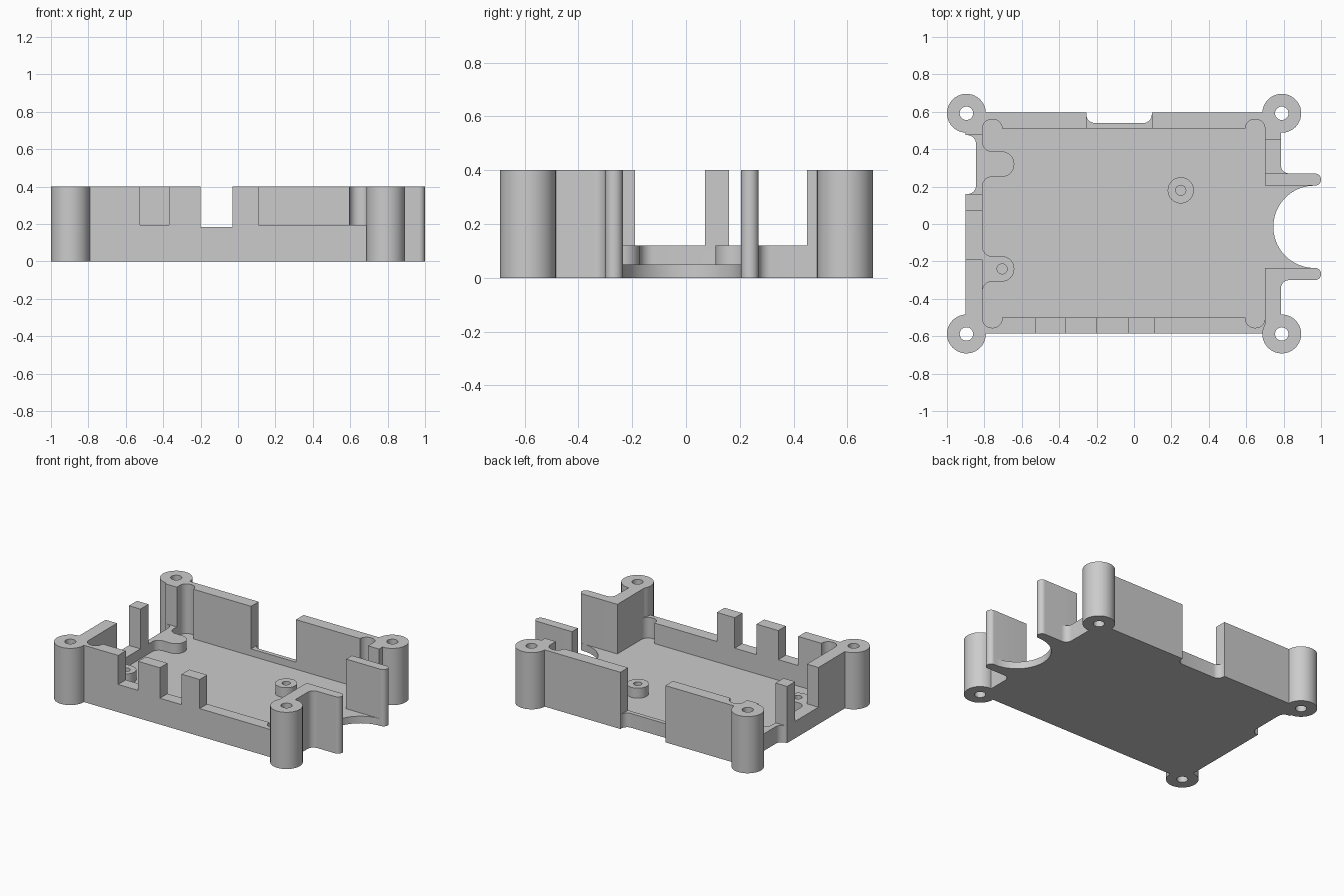
import bpy, bmesh
from math import sin, cos, pi, radians
from mathutils import Vector

if "Cube" in bpy.data.objects:
    bpy.data.objects.remove(bpy.data.objects["Cube"])

H, FLOOR, LOW = 0.4, 0.05, 0.12


def rounded(corners, n=8):
    """Polygon of (x, y, radius) right-angled corners -> 2D points."""
    pts = []
    for i, (x, y, r) in enumerate(corners):
        p = Vector((x, y))
        if r == 0:
            pts.append(p)
            continue
        d1 = (Vector(corners[i - 1][:2]) - p).normalized()
        d2 = (Vector(corners[(i + 1) % len(corners)][:2]) - p).normalized()
        c = p + (d1 + d2) * r
        for k in range(n + 1):
            t = k / n * pi / 2
            pts.append(c - d2 * r * cos(t) - d1 * r * sin(t))
    return pts


def prism(name, pts, z0, z1):
    bm = bmesh.new()
    face = bm.faces.new([bm.verts.new((p[0], p[1], z0)) for p in pts])
    out = bmesh.ops.extrude_face_region(bm, geom=[face])
    verts = [v for v in out["geom"] if isinstance(v, bmesh.types.BMVert)]
    bmesh.ops.translate(bm, vec=(0, 0, z1 - z0), verts=verts)
    bmesh.ops.remove_doubles(bm, verts=bm.verts, dist=1e-5)
    bmesh.ops.recalc_face_normals(bm, faces=bm.faces)
    me = bpy.data.meshes.new(name)
    bm.to_mesh(me)
    bm.free()
    ob = bpy.data.objects.new(name, me)
    bpy.context.collection.objects.link(ob)
    return ob


def disc(x, y, r, n=40):
    return [(x + r * cos(2 * pi * i / n), y + r * sin(2 * pi * i / n)) for i in range(n)]


def box(x0, x1, y0, y1):
    return [(x0, y0), (x1, y0), (x1, y1), (x0, y1)]


def combine(body, op, pts, z0, z1):
    tool = prism("helper", pts, z0, z1)
    tool.hide_render = True
    mod = body.modifiers.new("bool", 'BOOLEAN')
    mod.operation, mod.object, mod.solver = op, tool, 'EXACT'
    bpy.context.view_layer.objects.active = body
    bpy.ops.object.modifier_apply(modifier=mod.name)
    bpy.data.objects.remove(tool)


# outer outline with two fingers, round bite, back notch and left notch
bite = [(0.965 + 0.22 * cos(radians(a)), -0.015 + 0.22 * sin(radians(a)), 0)
        for a in range(265, 90, -5)]
outline = ([(-0.9, -0.585, 0), (0.785, -0.585, 0), (0.785, -0.3, 0.045),
            (1, -0.3, 0.032), (1, -0.235, 0.032)] + bite +
           [(0.965, 0.205, 0), (1, 0.205, 0.032), (1, 0.27, 0.032), (0.785, 0.27, 0.045),
            (0.785, 0.595, 0), (0.095, 0.595, 0), (0.095, 0.54, 0.045),
            (-0.255, 0.54, 0.045), (-0.255, 0.595, 0), (-0.9, 0.595, 0),
            (-0.9, 0.475, 0), (-0.845, 0.475, 0.045), (-0.845, 0.16, 0.045), (-0.9, 0.16, 0)])
# the inner corner points of the fingers stay sharp where they meet the bite
outline[4] = (1, -0.235, 0.032)
case = prism("case_shell", rounded(outline), 0, H)

# pocket with bulged corners; the lower part leaves two mounting tabs
front = [(-0.81, -0.555, 0.05), (-0.705, -0.555, 0.05), (-0.705, -0.5, 0),
         (0.595, -0.5, 0), (0.595, -0.555, 0.05), (0.7, -0.555, 0.05)]
back = [(0.7, 0.56, 0.05), (0.595, 0.56, 0.05), (0.595, 0.51, 0),
        (-0.705, 0.51, 0), (-0.705, 0.56, 0.05), (-0.81, 0.56, 0.05)]
tabs = []
for y in (0.32, -0.24):
    tabs += [(-0.81, y + 0.068, 0.05), (-0.64, y + 0.068, 0.067),
             (-0.64, y - 0.068, 0.067), (-0.81, y - 0.068, 0.05)]
combine(case, 'DIFFERENCE', rounded(front + back), LOW, 0.6)
combine(case, 'DIFFERENCE', rounded(front + back + tabs), FLOOR, 0.3)

# wall openings: x0, x1, y0, y1, sill height
for x0, x1, y0, y1, z in [
        (0.6, 1.2, -0.235, 0.205, FLOOR),
        (0.65, 0.9, 0.27, 0.45, LOW),
        (-1.0, -0.75, 0.16, 0.475, LOW),
        (-1.0, -0.75, -0.19, 0.07, LOW),
        (-0.255, 0.095, 0.45, 0.7, 0.1),
        (-0.525, -0.37, -0.7, -0.45, 0.195),
        (-0.2, -0.03, -0.7, -0.45, 0.185),
        (0.11, 0.7, -0.7, -0.45, 0.195)]:
    combine(case, 'DIFFERENCE', box(x0, x1, y0, y1), z, 0.6)

# corner screw posts and the floor standoff
posts = [(x, y) for x in (-0.896, 0.79) for y in (-0.588, 0.592)]
for x, y in posts:
    combine(case, 'UNION', disc(x, y, 0.104), 0, H)
combine(case, 'UNION', disc(0.25, 0.18, 0.07), 0.02, LOW)

# screw holes
for x, y in posts:
    combine(case, 'DIFFERENCE', disc(x, y, 0.036, 28), -0.1, 0.6)
for x, y in ((0.25, 0.18), (-0.705, -0.24)):
    combine(case, 'DIFFERENCE', disc(x, y, 0.027, 24), FLOOR, 0.3)

bpy.ops.object.select_all(action='DESELECT')
case.select_set(True)
bpy.context.view_layer.objects.active = case
bpy.ops.object.shade_smooth_by_angle(angle=radians(30))
